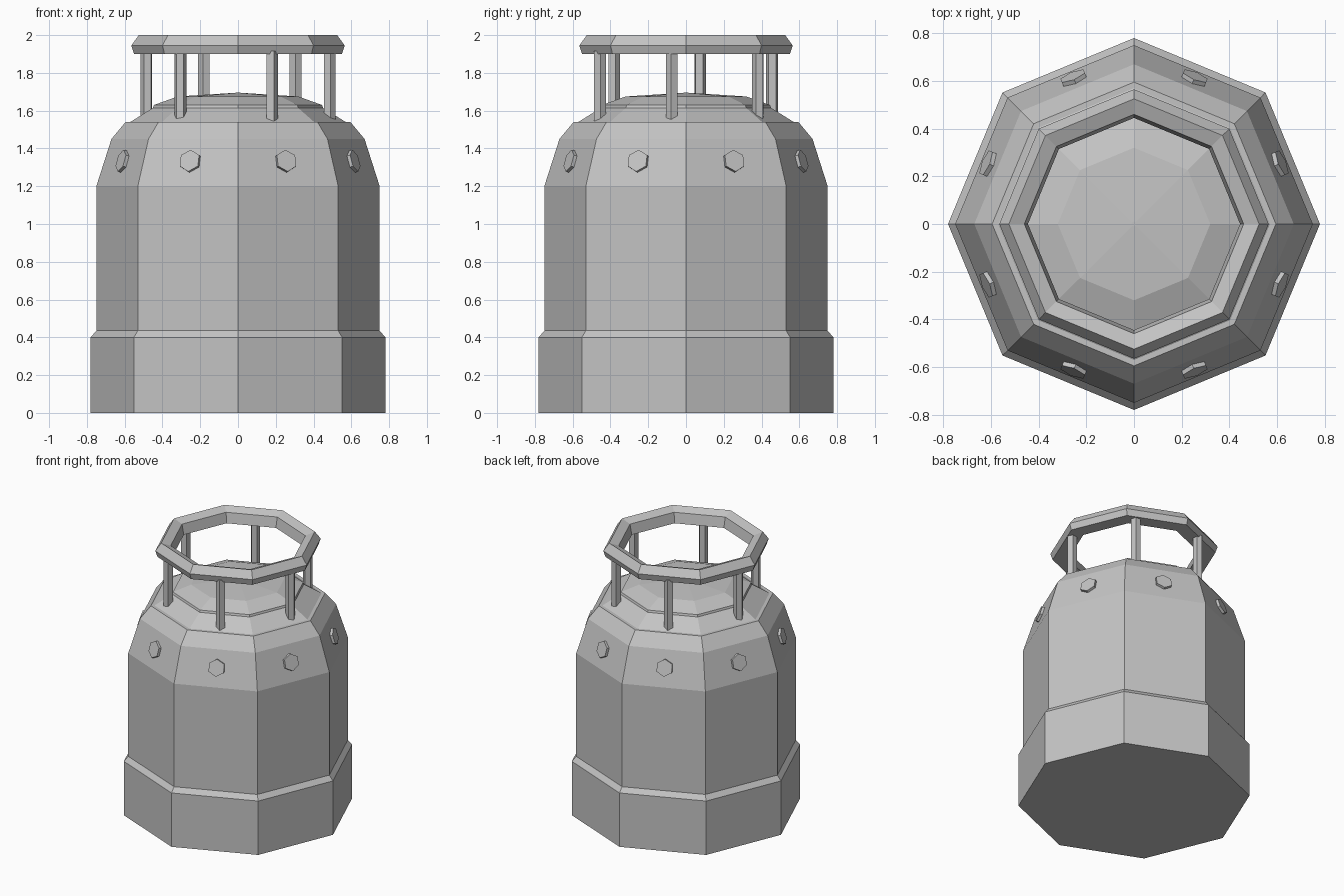
import bpy
from math import cos, sin, pi, radians
from mathutils import Vector

cube = bpy.data.objects.get("Cube")
if cube:
    bpy.data.objects.remove(cube, do_unlink=True)

grey = bpy.data.materials.new("plain_grey")
grey.use_nodes = True
colour = (0.55, 0.55, 0.55, 1)
grey.diffuse_color = colour
grey.node_tree.nodes["Principled BSDF"].inputs["Base Color"].default_value = colour


def add_object(name, verts, faces):
    mesh = bpy.data.meshes.new(name)
    mesh.from_pydata(verts, [], faces)
    mesh.materials.append(grey)
    obj = bpy.data.objects.new(name, mesh)
    bpy.context.collection.objects.link(obj)
    return obj


def lathe(name, profile, sides=8, closed=False):
    """Spin (radius, height) points about z; an open profile gets end caps."""
    n = len(profile)
    verts = [(r * cos(2 * pi * s / sides), r * sin(2 * pi * s / sides), z)
             for s in range(sides) for r, z in profile]
    faces = []
    for s in range(sides):
        a, b = s * n, (s + 1) % sides * n
        for i in range(n if closed else n - 1):
            j = (i + 1) % n
            faces.append((a + i, b + i, b + j, a + j))
    if not closed:
        faces.append([s * n for s in reversed(range(sides))])
        faces.append([s * n + n - 1 for s in range(sides)])
    return add_object(name, verts, faces)


def prism(name, sides, radius, depth):
    """Upright prism standing on its own origin."""
    return lathe(name, [(radius, 0), (radius, depth)], sides)


# Tank body: foot band, straight wall, sloping shoulder and flat ledge
lathe("tank_body", [(0.78, 0), (0.78, 0.4), (0.75, 0.435), (0.75, 1.2),
                    (0.67, 1.45), (0.595, 1.54), (0.57, 1.54)])

# Neck and shallow domed lid
lathe("neck", [(0.57, 1.54), (0.45, 1.615), (0.445, 1.63), (0.32, 1.675), (0.01, 1.695)])

# Guard ring
lathe("guard_ring", [(0.55, 1.9), (0.565, 1.945), (0.525, 2.0),
                     (0.46, 1.975), (0.445, 1.9)], closed=True)

# Posts holding the ring
for k in range(6):
    a = radians(51.3 + 60 * k)
    post = prism(f"ring_post_{k + 1}", 5, 0.033, 0.37)
    post.location = (0.489 * cos(a), 0.489 * sin(a), 1.545)
    post.rotation_euler.z = a

# Hexagonal bolts set square on the shoulder faces
for k in range(8):
    a = radians(22.5 + 45 * k)
    bolt = prism(f"shoulder_bolt_{k + 1}", 6, 0.06, 0.03)
    out = Vector((cos(a), sin(a), 0))
    normal = (out + Vector((0, 0, 0.296))).normalized()
    bolt.location = out * 0.653 + Vector((0, 0, 1.33)) - normal * 0.01
    # Local x points up the slope, local z points outward
    tilt = normal.angle(Vector((0, 0, 1)))
    bolt.rotation_euler = (0, tilt, a)
